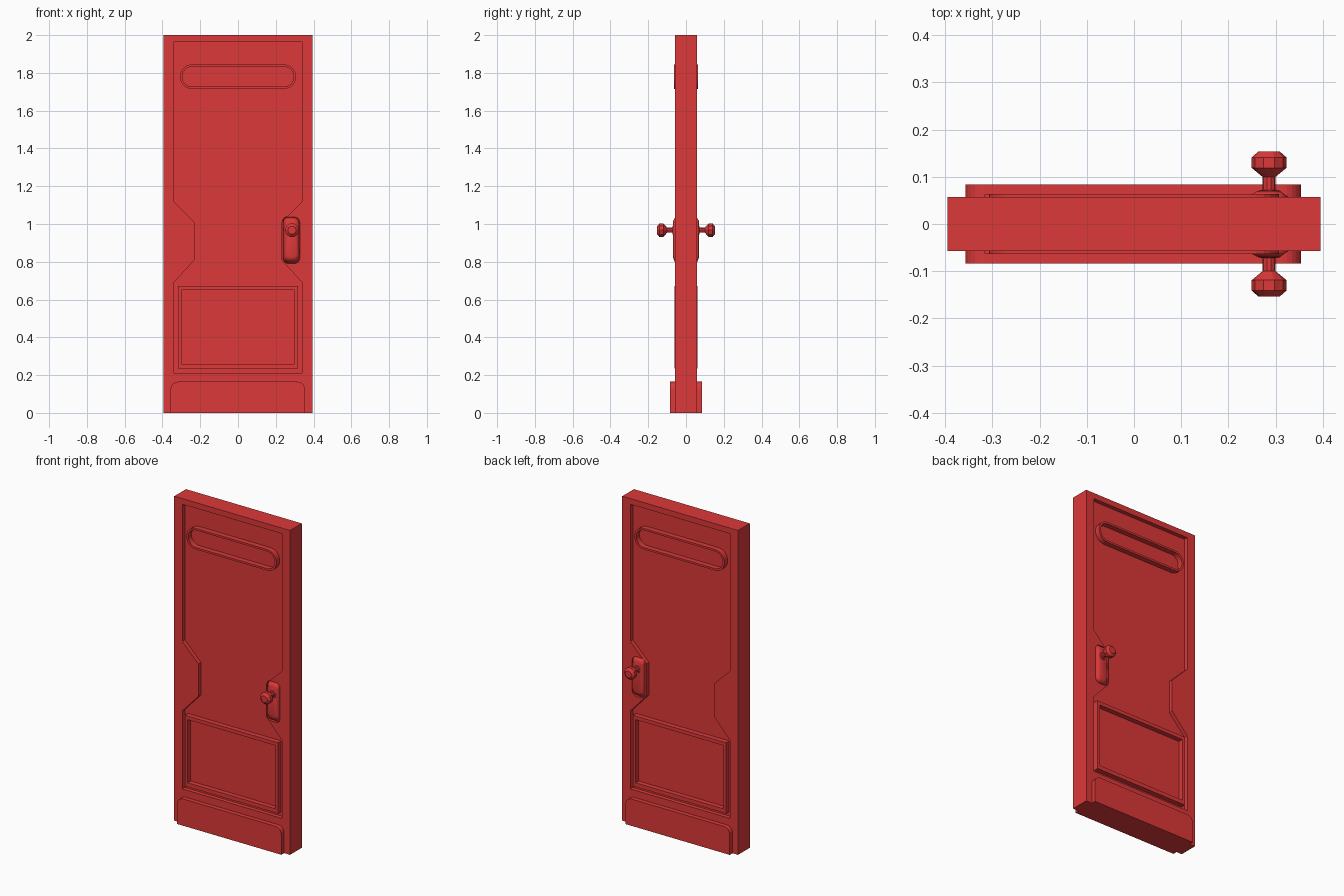
import bpy, bmesh, math

if "Cube" in bpy.data.objects:
    bpy.data.objects.remove(bpy.data.objects["Cube"])

red = bpy.data.materials.new("red_paint")
red.diffuse_color = (0.72, 0.04, 0.04, 1)
red.use_nodes = True
red.node_tree.nodes["Principled BSDF"].inputs["Base Color"].default_value = red.diffuse_color

FACE, FLOOR = 0.057, 0.032   # door face and recess floor, as distance from y = 0


def finish(name, bm):
    bmesh.ops.recalc_face_normals(bm, faces=bm.faces)
    me = bpy.data.meshes.new(name)
    bm.to_mesh(me)
    bm.free()
    ob = bpy.data.objects.new(name, me)
    me.materials.append(red)
    bpy.context.collection.objects.link(ob)
    return ob


def loop(bm, pts, y):
    return [bm.verts.new((x, y, z)) for x, z in pts]


def bridge(bm, a, b):
    n = len(a)
    for i in range(n):
        j = (i + 1) % n
        bm.faces.new((a[i], a[j], b[j], b[i]))


def rounded(x0, x1, z0, z1, r, seg=6, bottom=True):
    """Rounded rectangle outline; the lower corners can stay square."""
    pts = []
    for cx, cz, a0 in ((x1 - r, z1 - r, 0), (x0 + r, z1 - r, 90),
                       (x0 + r, z0 + r, 180), (x1 - r, z0 + r, 270)):
        if a0 >= 180 and not bottom:
            pts.append((x0 if a0 == 180 else x1, z0))
            continue
        for k in range(seg + 1):
            a = math.radians(a0 + 90 * k / seg)
            pts.append((cx + r * math.cos(a), cz + r * math.sin(a)))
    return pts


def box(x0, x1, z0, z1):
    return [(x1, z1), (x0, z1), (x0, z0), (x1, z0)]


def ring(name, outer, inner, y0, y1):
    bm = bmesh.new()
    rows = [loop(bm, outer, y0), loop(bm, outer, y1), loop(bm, inner, y1), loop(bm, inner, y0)]
    for i in range(4):
        bridge(bm, rows[i], rows[(i + 1) % 4])
    return finish(name, bm)


def prism(name, base, y0, top, y1):
    bm = bmesh.new()
    a, b = loop(bm, base, y0), loop(bm, top, y1)
    bridge(bm, a, b)
    bm.faces.new(a)
    bm.faces.new(b)
    return finish(name, bm)


# Door slab with a waisted recess on both faces
half = [(0.34, 0.21), (0.34, 0.69), (0.23, 0.81), (0.23, 1.01), (0.34, 1.12), (0.34, 1.965)]
recess = half + [(-x, z) for x, z in reversed(half)]
bm = bmesh.new()
rims = []
for s in (-1, 1):
    rim = loop(bm, box(-0.395, 0.395, 0, 2), s * FACE)
    lip, floor = loop(bm, recess, s * FACE), loop(bm, recess, s * FLOOR)
    edges = [bm.edges.new((l[i], l[(i + 1) % len(l)])) for l in (rim, lip) for i in range(len(l))]
    bmesh.ops.triangle_fill(bm, edges=edges, use_beauty=True, use_dissolve=False)
    bridge(bm, lip, floor)
    bm.faces.new(floor)
    rims.append(rim)
bridge(bm, *rims)
finish("door_slab", bm)

# Knob profile: radius, distance from y = 0
knob = [(0.027, 0.055), (0.027, 0.066), (0.022, 0.071), (0.014, 0.072), (0.014, 0.100),
        (0.037, 0.119), (0.037, 0.141), (0.022, 0.154)]

for s, side in ((-1, "front"), (1, "back")):
    # Raised mouldings standing in the recess
    ring(side + "_lower_panel_frame", box(-0.317, 0.317, 0.235, 0.672),
         box(-0.300, 0.300, 0.260, 0.650), s * (FLOOR - 0.005), s * 0.062)
    ring(side + "_upper_slot_frame", rounded(-0.307, 0.307, 1.715, 1.845, 0.064),
         rounded(-0.295, 0.295, 1.727, 1.833, 0.0525), s * (FLOOR - 0.005), s * 0.064)
    # Kick plate at the foot
    plate = rounded(-0.357, 0.354, 0, 0.165, 0.04, bottom=False)
    prism(side + "_kick_plate", plate, s * 0.05, plate, s * 0.084)
    # Soft swelling behind the knob
    ob = prism(side + "_lock_plate", rounded(0.235, 0.33, 0.785, 1.04, 0.03), s * 0.055,
               rounded(0.26, 0.31, 0.825, 1.015, 0.02), s * 0.069)
    for p in ob.data.polygons:
        p.use_smooth = True
    # Ten-sided turned knob
    bm = bmesh.new()
    rows = []
    for r, y in knob:
        pts = [(0.286 + r * math.cos(math.tau * k / 10), 0.967 + r * math.sin(math.tau * k / 10))
               for k in range(10)]
        rows.append(loop(bm, pts, s * y))
    for a, b in zip(rows, rows[1:]):
        bridge(bm, a, b)
    bm.faces.new(rows[0])
    bm.faces.new(rows[-1])
    finish(side + "_knob", bm)
